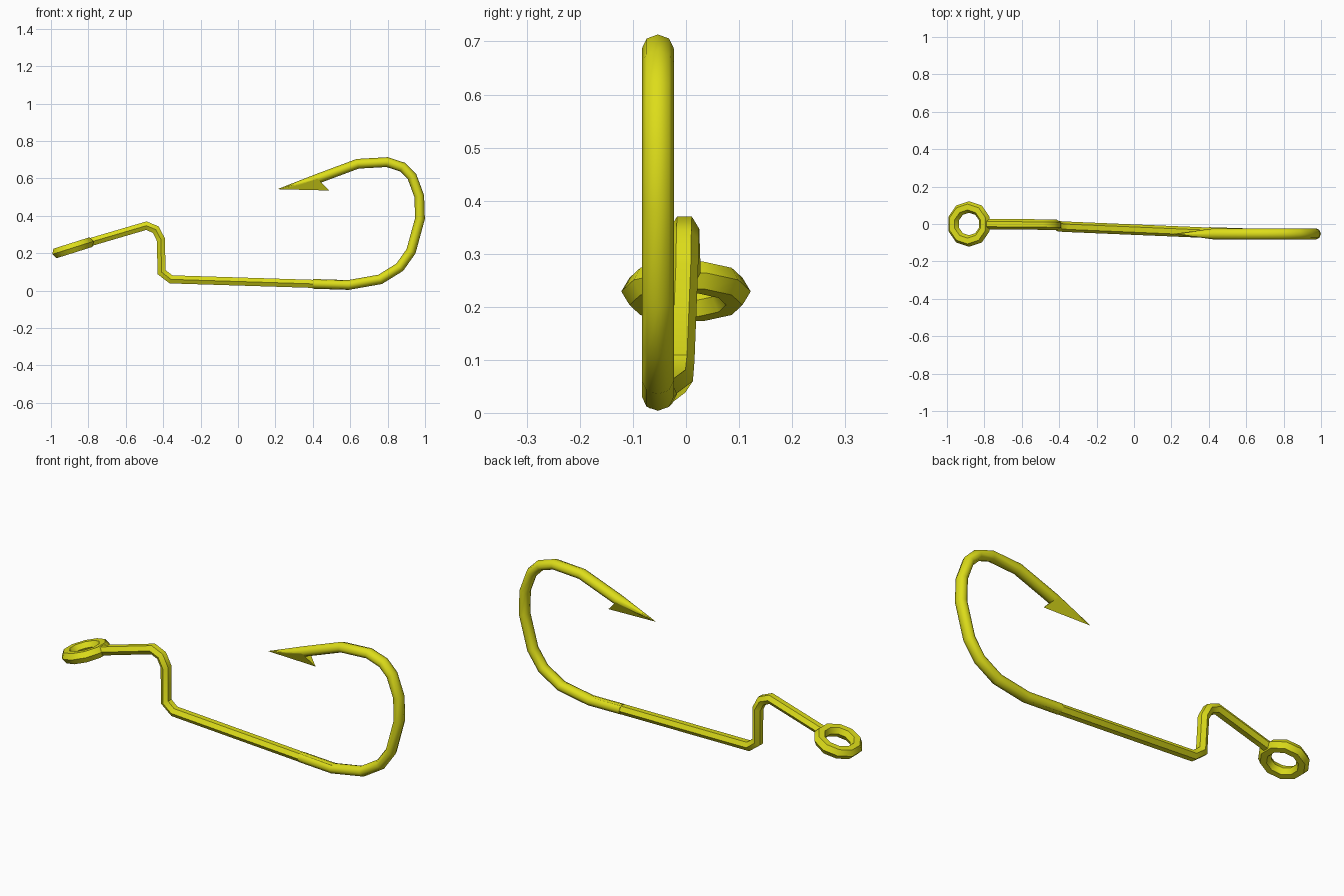
import bpy, bmesh, math
from mathutils import Vector, Matrix

if "Cube" in bpy.data.objects:
    bpy.data.objects.remove(bpy.data.objects["Cube"])

mat = bpy.data.materials.new("yellow_wire")
mat.diffuse_color = (0.72, 0.72, 0.01, 1)
mat.use_nodes = True
mat.node_tree.nodes["Principled BSDF"].inputs["Base Color"].default_value = mat.diffuse_color


def finish(name, bm, smooth_angle):
    bmesh.ops.recalc_face_normals(bm, faces=bm.faces)
    me = bpy.data.meshes.new(name)
    bm.to_mesh(me)
    bm.free()
    ob = bpy.data.objects.new(name, me)
    bpy.context.collection.objects.link(ob)
    me.materials.append(mat)
    bpy.context.view_layer.objects.active = ob
    ob.select_set(True)
    bpy.ops.object.shade_smooth_by_angle(angle=math.radians(smooth_angle))
    ob.select_set(False)
    return ob


def sweep(name, path, sides, smooth_angle):
    """Tube along (x, y, z, half width in y, half thickness in plane)."""
    bm = bmesh.new()
    pts = [Vector(p[:3]) for p in path]
    rings = []
    for i, p in enumerate(pts):
        d0 = (p - pts[i - 1]).normalized() if i else (pts[1] - p).normalized()
        d1 = (pts[i + 1] - p).normalized() if i < len(pts) - 1 else d0
        t = (d0 + d1).normalized()
        n = Vector((-t.z, 0, t.x)).normalized()
        w, h = path[i][3], path[i][4] / max(0.5, t.dot(d0))
        ring = []
        for k in range(sides):
            a = 2 * math.pi * k / sides
            ring.append(bm.verts.new(p + Vector((0, w * math.cos(a), 0)) + n * h * math.sin(a)))
        rings.append(ring)
    for r, s in zip(rings, rings[1:]):
        for k in range(sides):
            j = (k + 1) % sides
            bm.faces.new((r[k], r[j], s[j], s[k]))
    bm.faces.new(rings[0])
    bm.faces.new(rings[-1])
    return finish(name, bm, smooth_angle)


# Eye: faceted ring, tilted along the shank
bm = bmesh.new()
N, M, R, r = 10, 6, 0.091, 0.031
tilt = Matrix.Translation((-0.882, 0, 0.229)) @ Matrix.Rotation(math.radians(-17.5), 4, 'Y')
grid = []
for i in range(N):
    a = 2 * math.pi * (i + 0.5) / N
    grid.append([])
    for k in range(M):
        b = 2 * math.pi * k / M
        q = R + r * math.cos(b)
        grid[i].append(bm.verts.new(tilt @ Vector((q * math.cos(a), q * math.sin(a), r * math.sin(b)))))
for i in range(N):
    for k in range(M):
        u, v = (i + 1) % N, (k + 1) % M
        bm.faces.new((grid[i][k], grid[u][k], grid[u][v], grid[i][v]))
finish("eye", bm, 40)

# Offset shank: six-sided wire with the double bend
shank = [(-0.80, 0.0, 0.256), (-0.49, -0.003, 0.347), (-0.44, -0.004, 0.326),
         (-0.413, -0.005, 0.275), (-0.408, -0.012, 0.098), (-0.358, -0.015, 0.060),
         (0.59, -0.055, 0.030)]
sweep("shank", [p + (0.028, 0.025) for p in shank], 6, 40)

# Hook bend: smooth eight-sided wire running to the point
bend = [(0.40, 0.036), (0.59, 0.030), (0.76, 0.060), (0.865, 0.125), (0.925, 0.21), (0.973, 0.385),
        (0.969, 0.505), (0.93, 0.61), (0.88, 0.66), (0.797, 0.687), (0.64, 0.678), (0.43, 0.600)]
path = [(x, -0.047 if i == 0 else -0.053, z, 0.030, 0.026) for i, (x, z) in enumerate(bend)]
path.append((0.215, -0.053, 0.543, 0.001, 0.001))
sweep("hook_bend", path, 8, 60)

# Barb: wedge from the point, spreading back under the wire
bm = bmesh.new()
barb = [(0.215, -0.053, 0.542), (0.487, -0.053, 0.535),
        (0.425, -0.082, 0.598), (0.425, -0.024, 0.598)]
v = [bm.verts.new(p) for p in barb]
for f in ((0, 1, 2), (0, 3, 1), (0, 2, 3), (1, 3, 2)):
    bm.faces.new([v[i] for i in f])
finish("barb", bm, 20)
